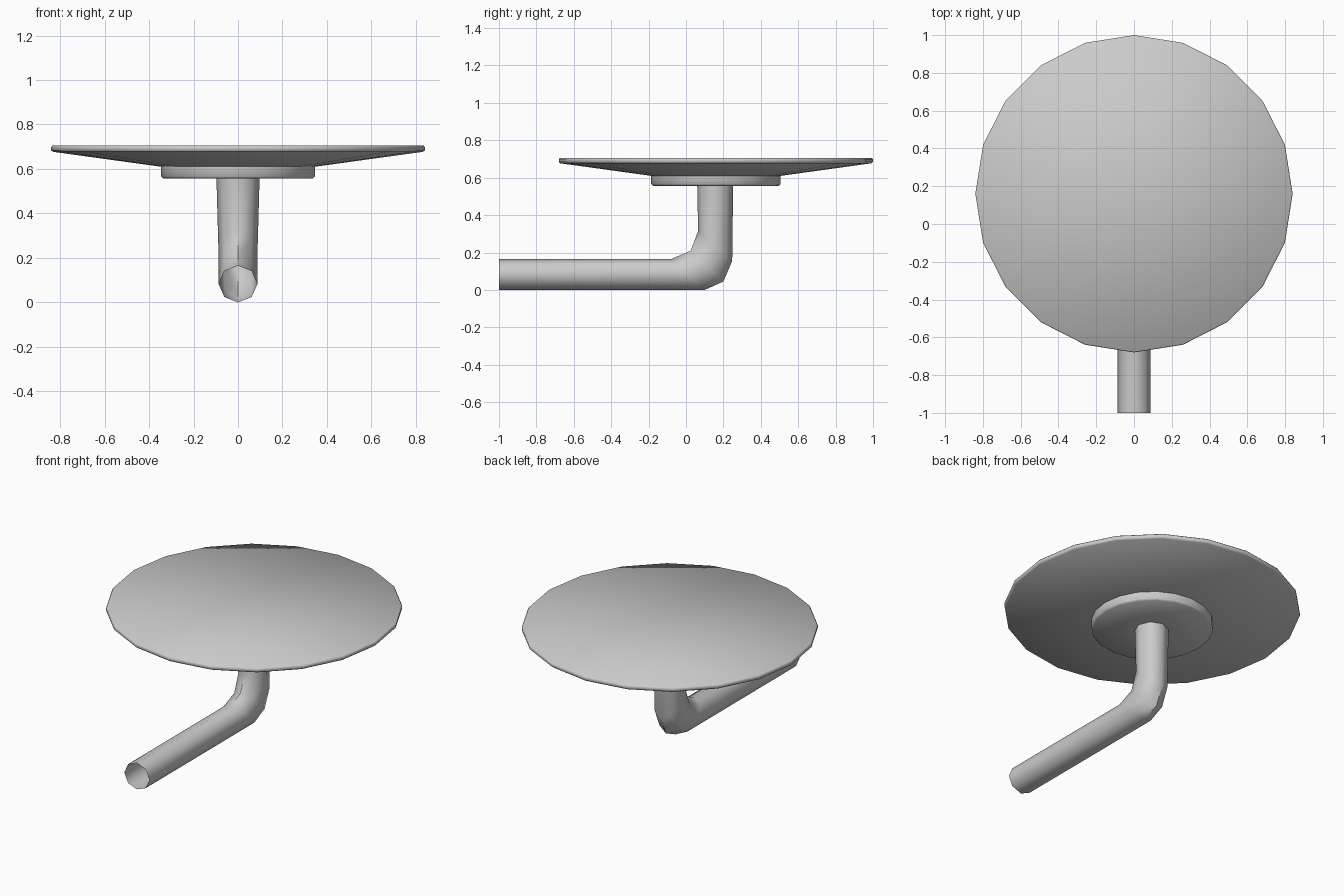
import bpy, bmesh
from math import sin, cos, tau
from mathutils import Vector

if "Cube" in bpy.data.objects:
    bpy.data.objects.remove(bpy.data.objects["Cube"])


def loft(name, rings, cap_end=False):
    """Skin a list of equal-length point rings into one mesh object."""
    bm = bmesh.new()
    loops = [[bm.verts.new(p) for p in ring] for ring in rings]
    n = len(loops[0])
    for a, b in zip(loops, loops[1:]):
        for i in range(n):
            j = (i + 1) % n
            bm.faces.new((a[i], a[j], b[j], b[i]))
    if cap_end:
        bm.faces.new(loops[-1])
    bmesh.ops.recalc_face_normals(bm, faces=bm.faces)
    mesh = bpy.data.meshes.new(name)
    bm.to_mesh(mesh)
    bm.free()
    obj = bpy.data.objects.new(name, mesh)
    bpy.context.collection.objects.link(obj)
    bpy.ops.object.select_all(action='DESELECT')
    obj.select_set(True)
    bpy.context.view_layer.objects.active = obj
    bpy.ops.object.shade_smooth_by_angle(angle=0.87)
    return obj


# Round head: stepped collar flaring out to a wide thin disc (radius, z)
SIDES = 20
CENTRE_Y = 0.16
profile = [(0.085, 0.557), (0.337, 0.557), (0.346, 0.566), (0.346, 0.61),
           (0.832, 0.677), (0.84, 0.684), (0.84, 0.699), (0.834, 0.706)]
loft("shower_head",
     [[(r * cos(tau * i / SIDES), CENTRE_Y + r * sin(tau * i / SIDES), z)
       for i in range(SIDES)] for r, z in profile], cap_end=True)

# Elbow pipe, open at the front: inner and outer (y, z) of each ring, x radius
bends = [((-1.0, 0.165), (-1.0, 0.0), 0.087),
         ((-0.08, 0.165), (0.10, 0.0), 0.087),
         ((0.025, 0.21), (0.20, 0.045), 0.087),
         ((0.065, 0.315), (0.247, 0.155), 0.088),
         ((0.06, 0.557), (0.252, 0.557), 0.097)]
rings = []
for inner, outer, rx in bends:
    a, b = Vector((0, *inner)), Vector((0, *outer))
    mid, half = (a + b) / 2, (a - b) / 2
    rings.append([mid + half * cos(tau * i / 8) + Vector((rx * sin(tau * i / 8), 0, 0))
                  for i in range(8)])
loft("elbow_pipe", rings)
